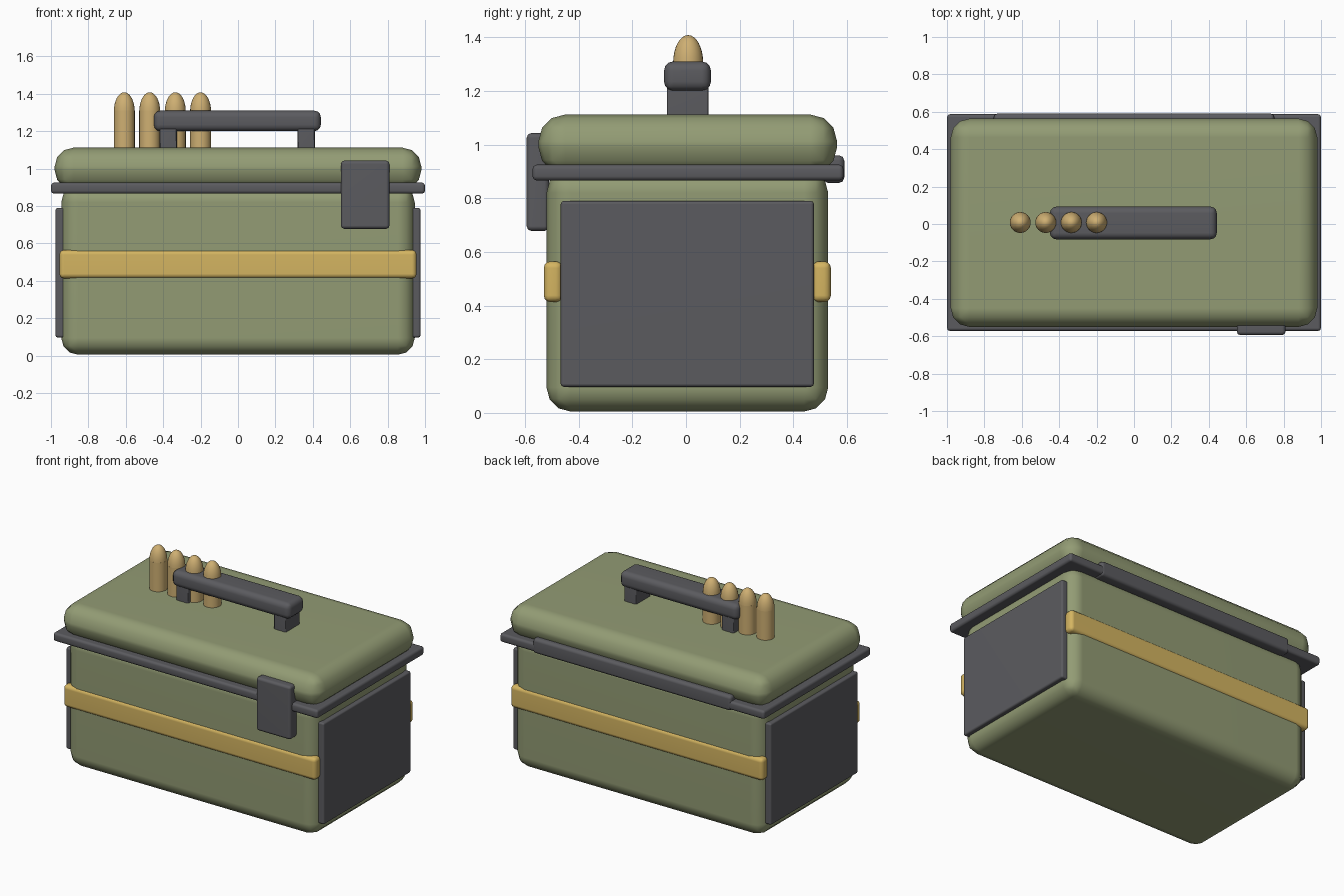
import bpy, bmesh, math

if "Cube" in bpy.data.objects:
    bpy.data.objects.remove(bpy.data.objects["Cube"])


def material(name, rgb):
    m = bpy.data.materials.new(name)
    m.diffuse_color = (*rgb, 1)
    m.use_nodes = True
    m.node_tree.nodes["Principled BSDF"].inputs["Base Color"].default_value = m.diffuse_color
    return m


OLIVE = material("olive_paint", (0.29, 0.33, 0.175))
STEEL = material("dark_steel", (0.105, 0.105, 0.115))
YELLOW = material("yellow_band", (0.66, 0.46, 0.12))
BRASS = material("brass", (0.62, 0.43, 0.17))


def finish(name, bm, mat, angle):
    me = bpy.data.meshes.new(name)
    bm.to_mesh(me)
    bm.free()
    me.materials.append(mat)
    ob = bpy.data.objects.new(name, me)
    bpy.context.collection.objects.link(ob)
    bpy.ops.object.select_all(action='DESELECT')
    ob.select_set(True)
    bpy.context.view_layer.objects.active = ob
    bpy.ops.object.shade_smooth_by_angle(angle=math.radians(angle))
    return ob


def box(name, x, y, z, mat, bevel, segments=3):
    """Rounded box from (min, max) pairs on each axis."""
    bm = bmesh.new()
    bmesh.ops.create_cube(bm, size=1)
    for v in bm.verts:
        v.co = [sum(r) / 2 + c * (r[1] - r[0]) for c, r in zip(v.co, (x, y, z))]
    bmesh.ops.bevel(bm, geom=bm.edges[:], offset=bevel, segments=segments,
                    profile=0.5, affect='EDGES')
    ob = finish(name, bm, mat, 50)
    ob.modifiers.new("weighted_normals", 'WEIGHTED_NORMAL').keep_sharp = True
    return ob


def lathe(name, x, y, profile, mat, steps=24):
    """Revolve (radius, z) points about a vertical axis."""
    bm = bmesh.new()
    vs = [bm.verts.new((x + r, y, z)) for r, z in profile]
    es = [bm.edges.new(p) for p in zip(vs, vs[1:])]
    bmesh.ops.spin(bm, geom=vs + es, cent=(x, y, 0), axis=(0, 0, 1),
                   angle=2 * math.pi, steps=steps)
    bmesh.ops.remove_doubles(bm, verts=bm.verts[:], dist=0.0005)
    bmesh.ops.recalc_face_normals(bm, faces=bm.faces[:])
    return finish(name, bm, mat, 40)


# Case and lid with the flange between them
box("case_body", (-0.945, 0.945), (-0.52, 0.53), (0.005, 0.91), OLIVE, 0.09)
box("lid", (-0.98, 0.98), (-0.55, 0.563), (0.89, 1.112), OLIVE, 0.1)
box("lid_flange", (-1, 1), (-0.572, 0.587), (0.866, 0.925), STEEL, 0.016, 2)

# Front latch and rear hinge
box("latch", (0.55, 0.81), (-0.594, -0.51), (0.678, 1.043), STEEL, 0.018, 2)
box("hinge", (-0.75, 0.75), (0.51, 0.59), (0.857, 0.96), STEEL, 0.02, 2)

# End plates
for side, s in (("left", -1), ("right", 1)):
    box(side + "_end_plate", tuple(sorted((0.9 * s, 0.976 * s))),
        (-0.467, 0.477), (0.097, 0.79), STEEL, 0.012, 2)

# Yellow bands
box("front_band", (-0.955, 0.955), (-0.53, -0.46), (0.413, 0.565), YELLOW, 0.025)
box("back_band", (-0.955, 0.955), (0.47, 0.54), (0.413, 0.565), YELLOW, 0.025)

# Carry handle
box("handle_grip", (-0.45, 0.443), (-0.082, 0.093), (1.2, 1.31), STEEL, 0.035)
for side, x in (("left", -0.373), ("right", 0.365)):
    box(side + "_handle_post", (x - 0.046, x + 0.046), (-0.071, 0.083),
        (1.06, 1.23), STEEL, 0.006, 1)

# Row of cartridges: straight case, then a rounded tip
for i, x in enumerate((-0.608, -0.472, -0.335, -0.2)):
    lathe(f"cartridge_case_{i + 1}", x, 0.008,
          [(0, 1.08), (0.056, 1.08), (0.056, 1.31), (0, 1.31)], BRASS)
    tip = [(0.056 * math.cos(a), 1.305 + 0.103 * math.sin(a))
           for a in (math.pi / 16 * k for k in range(9))]
    lathe(f"cartridge_tip_{i + 1}", x, 0.008, [(0, 1.305)] + tip, BRASS)
